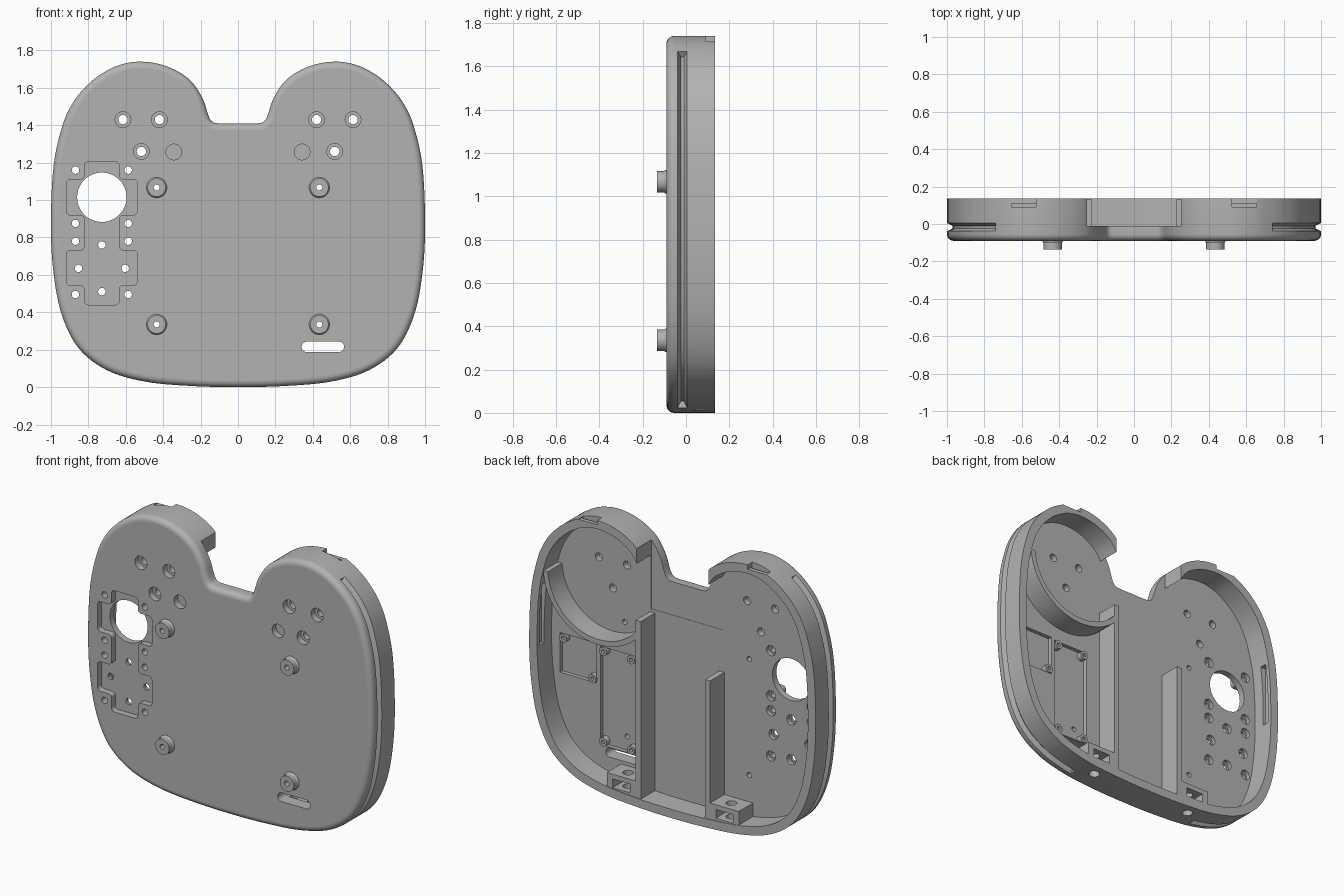
import bpy, bmesh, math
from mathutils import Vector

if "Cube" in bpy.data.objects:
    bpy.data.objects.remove(bpy.data.objects["Cube"])

FRONT, FLOOR, BACK = -0.09, -0.01, 0.135
WALL = 0.055

grey = bpy.data.materials.new("plain grey")
grey.use_nodes = True
grey.diffuse_color = (0.45, 0.45, 0.45, 1)
grey.node_tree.nodes["Principled BSDF"].inputs["Base Color"].default_value = (0.45, 0.45, 0.45, 1)


def finish(name, bm):
    bmesh.ops.recalc_face_normals(bm, faces=bm.faces)
    me = bpy.data.meshes.new(name)
    bm.to_mesh(me)
    bm.free()
    me.materials.append(grey)
    ob = bpy.data.objects.new(name, me)
    bpy.context.collection.objects.link(ob)
    return ob


def loft(name, rings):
    """Skin equal rings of points and cap both ends."""
    bm = bmesh.new()
    vs = [[bm.verts.new(p) for p in ring] for ring in rings]
    n = len(vs[0])
    for a, b in zip(vs, vs[1:]):
        for i in range(n):
            bm.faces.new((a[i], a[(i + 1) % n], b[(i + 1) % n], b[i]))
    bm.faces.new(vs[0])
    bm.faces.new(vs[-1])
    return finish(name, bm)


def box(name, x, y, z):
    a, b = x
    return loft(name, [[(a, c, z[0]), (b, c, z[0]), (b, c, z[1]), (a, c, z[1])] for c in y])


def tube(name, x, z, sections, n=32):
    """Round part along y; sections are (y, radius)."""
    return loft(name, [[(x + r * math.cos(2 * math.pi * i / n), y, z + r * math.sin(2 * math.pi * i / n))
                        for i in range(n)] for y, r in sections])


def rounded_prism(name, corners, r, y):
    """Polygon in x and z with rounded corners, extruded along y."""
    pts = []
    for i, c in enumerate(corners):
        c = Vector(c)
        a = c + (Vector(corners[i - 1]) - c).normalized() * r
        b = c + (Vector(corners[(i + 1) % len(corners)]) - c).normalized() * r
        centre = a + b - c
        for k in range(7):
            t = k * math.pi / 12
            pts.append(centre + (a - centre) * math.cos(t) + (b - centre) * math.sin(t))
    return loft(name, [[(p.x, d, p.y) for p in pts] for d in y])


def boolean(target, other, op="DIFFERENCE"):
    mod = target.modifiers.new("cut", "BOOLEAN")
    mod.operation, mod.solver, mod.object = op, "EXACT", other
    bpy.context.view_layer.objects.active = target
    bpy.ops.object.modifier_apply(modifier=mod.name)
    bpy.data.objects.remove(other)


# Two-lobed outline: smooth curve through one half, then mirrored
half = [(0, 0.0), (0.25, 0.006), (0.5, 0.03), (0.7, 0.09), (0.85, 0.205), (0.94, 0.38), (0.985, 0.6),
        (1.0, 0.85), (0.985, 1.19), (0.935, 1.41), (0.88, 1.525), (0.815, 1.605), (0.74, 1.668), (0.64, 1.72),
        (0.52, 1.74), (0.38, 1.715), (0.26, 1.645), (0.19, 1.545), (0.155, 1.445), (0.135, 1.417), (0.1, 1.41),
        (0, 1.41)]
ctrl = [Vector(p) for p in half] + [Vector((-x, z)) for x, z in half[-2:0:-1]]
outline = []
for i in range(len(ctrl)):
    p0, p1, p2, p3 = (ctrl[(i + k) % len(ctrl)] for k in (-1, 0, 1, 2))
    chord = (p2 - p1).length
    m1 = (p2 - p0) * chord / ((p2 - p1).length + (p1 - p0).length)
    m2 = (p3 - p1) * chord / ((p3 - p2).length + (p2 - p1).length)
    for k in range(6):
        t = k / 6
        outline.append(p1 * (2 * t**3 - 3 * t**2 + 1) + m1 * (t**3 - 2 * t**2 + t)
                       + p2 * (3 * t**2 - 2 * t**3) + m2 * (t**3 - t**2))


def inset(d):
    pts = []
    for i, p in enumerate(outline):
        t = (outline[(i + 1) % len(outline)] - outline[i - 1]).normalized()
        pts.append(p + Vector((-t.y, t.x)) * d)
    return pts


def ring(d, y):
    return [(p.x, y, p.y) for p in inset(d)]


# Shell with a rounded front edge, hollow from the back
R = 0.035
edge = [ring(R * (1 - math.cos(a)), FRONT + R * (1 - math.sin(a)))
        for a in (k * math.pi / 12 for k in range(7))]
shell = loft("shell", [ring(0, BACK)] + edge + [ring(R + 0.004, FRONT)])
boolean(shell, loft("cavity", [ring(WALL, FLOOR), ring(WALL, BACK + 0.1)]))

# Gap in the wall between the lobes
boolean(shell, box("gap", (-0.25, 0.25), (FLOOR - 0.002, 0.3), (1.2, 1.9)))

# Front mounting bosses
for x in (-0.435, 0.435):
    for z in (0.335, 1.067):
        boolean(shell, tube("boss", x, z, [(FRONT + 0.02, 0.055), (FRONT - 0.003, 0.055),
                                           (FRONT - 0.012, 0.049), (-0.135, 0.049)]), "UNION")
        boolean(shell, tube("boss_hole", x, z, [(-0.2, 0.016), (0.05, 0.016)], 16))

# Side grooves, clip notches and inner wall recesses
outer, inner = inset(-0.01), inset(0.03)
for s in (-1, 1):
    ids = [i for i, p in enumerate(outline) if s * p.x > 0.43 and p.y < 1.67]
    boolean(shell, loft("groove", [[(outer[i].x, -0.043, outer[i].y), (outer[i].x, 0.01, outer[i].y),
                                    (inner[i].x, -0.010, inner[i].y), (inner[i].x, -0.024, inner[i].y)]
                                   for i in ids]))
    xs = sorted((s * 0.525, s * 0.655))
    boolean(shell, box("notch", xs, (0.095, 0.2), (1.712, 1.8)))
    boolean(shell, box("notch_slot", xs, (0.09, 0.11), (1.698, 1.8)))
    xs = sorted((s * 0.9, s * 0.963))
    boolean(shell, box("recess", xs, (0.065, 0.11), (0.83, 1.22)))

# Countersunk holes and blind dimples in the lobes
DEEP = FRONT + 0.04
for s in (-1, 1):
    for x, z in ((0.42, 1.43), (0.615, 1.43), (0.517, 1.26)):
        boolean(shell, tube("bore", s * x, z, [(-0.2, 0.042), (DEEP, 0.042)]))
        boolean(shell, tube("hole", s * x, z, [(-0.2, 0.025), (0.05, 0.025)], 20))
    boolean(shell, tube("dimple", s * 0.343, 1.257, [(-0.2, 0.042), (DEEP, 0.042)]))

# Stepped control recess with its large opening
CX, W, N = -0.728, 0.19, 0.0925
steps = [(N, 0.44), (N, 0.545), (W, 0.545), (W, 0.73), (N, 0.73),
         (N, 0.92), (W, 0.92), (W, 1.11), (N, 1.11), (N, 1.205)]
cross = [(CX + x, z) for x, z in steps] + [(CX - x, z) for x, z in reversed(steps)]
boolean(shell, rounded_prism("control_recess", cross, 0.022, (-0.2, DEEP)))
boolean(shell, tube("opening", CX, 1.015, [(-0.2, 0.132), (0.05, 0.132)], 48))

# Small screw holes, wider at the back
small = [(dx, z) for dx in (-0.141, 0.141) for z in (1.16, 0.875, 0.78, 0.495)]
small += [(0, 0.76), (0, 0.51), (-0.125, 0.635), (0.125, 0.635)]
for dx, z in small:
    boolean(shell, tube("screw", CX + dx, z, [(-0.2, 0.02), (0.05, 0.02)], 16))
    boolean(shell, tube("screw_back", CX + dx, z, [(FLOOR - 0.025, 0.032), (0.05, 0.032)], 20))

# Rounded cable slot
boolean(shell, rounded_prism("slot", [(0.34, 0.187), (0.567, 0.187), (0.567, 0.243), (0.34, 0.243)],
                             0.0275, (-0.2, 0.05)))

# Shallow board pockets in the floor, with corner posts
for x0, x1, z0, z1, corners in ((0.63, 0.885, 0.63, 0.88, ((0, 0), (1, 1))),
                                (0.36, 0.605, 0.25, 0.87, ((0, 0), (0, 1), (1, 0), (1, 1)))):
    boolean(shell, box("board_pocket", (x0, x1), (FLOOR - 0.025, 0.05), (z0, z1)))
    for i, j in corners:
        x, z = (x0 + 0.025, x1 - 0.025)[i], (z0 + 0.025, z1 - 0.025)[j]
        post = tube("board_post", x, z, [(FLOOR - 0.03, 0.027), (FLOOR + 0.01, 0.027)], 20)
        boolean(post, tube("post_hole", x, z, [(FLOOR - 0.02, 0.011), (0.1, 0.011)], 12))

# Upright dividers, and screw blocks beside them on the bottom wall
RIB = BACK - 0.004
for side, s, top in (("left", 1, 1.18), ("right", -1, 0.935)):
    box(side + "_divider", sorted((s * 0.224, s * 0.26)), (FLOOR - 0.01, RIB), (0.03, top))
    block = box(side + "_screw_block", sorted((s * 0.25, s * 0.46)), (FLOOR - 0.01, RIB), (0.035, 0.165))
    boolean(block, box("nut_pocket", sorted((s * 0.3, s * 0.42)), (0.01, 0.2), (0.08, 0.135)))
    for target in (block, shell):
        drill = tube("drill", 0, 0, [(-0.2, 0.032), (0.2, 0.032)], 24)
        drill.rotation_euler.x = math.pi / 2
        drill.location = (s * 0.36, 0.062, 0.03)
        bpy.context.view_layer.update()
        boolean(target, drill)

# Curved wall closing the lower side of the left lobe
arc = []
for k in range(33):
    a = math.radians(220 + 137 * k / 32)
    arc.append([(0.52 + r * math.cos(a), y, 1.34 + r * math.sin(a))
                for r, y in ((0.352, FLOOR - 0.01), (0.385, FLOOR - 0.01), (0.385, RIB), (0.352, RIB))])
loft("lobe_wall", arc)

# Smooth shading with sharp edges kept
bpy.ops.object.select_all(action="DESELECT")
for ob in bpy.context.collection.objects:
    if ob.type == "MESH" and grey.name in ob.data.materials:
        ob.select_set(True)
        bpy.context.view_layer.objects.active = ob
bpy.ops.object.shade_smooth_by_angle(angle=math.radians(30))
